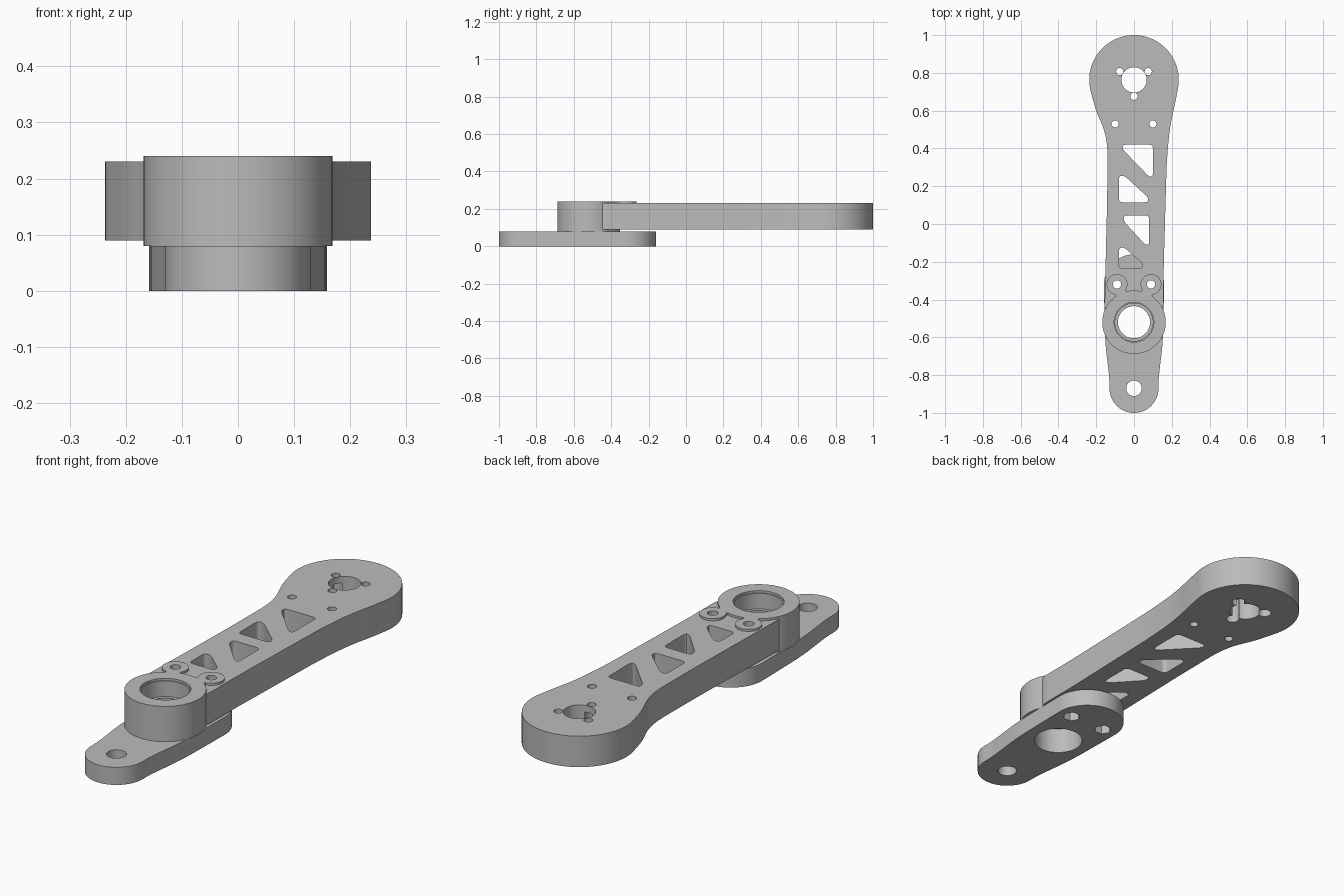
import bpy, bmesh, math
from mathutils import Vector

cube = bpy.data.objects.get("Cube")
if cube:
    bpy.data.objects.remove(cube, do_unlink=True)

grey = bpy.data.materials.new("light_grey")
grey.use_nodes = True
grey.diffuse_color = (0.5, 0.5, 0.5, 1)
grey.node_tree.nodes["Principled BSDF"].inputs["Base Color"].default_value = (0.5, 0.5, 0.5, 1)


def arc(c, r, a, b, n=64):
    """Points on an arc from angle a to b in degrees."""
    angles = [math.radians(a + (b - a) * i / n) for i in range(n + 1)]
    return [(c[0] + r * math.cos(t), c[1] + r * math.sin(t)) for t in angles]


def circle(c, r, n=64):
    return arc(c, r, 0, 360, n)[:-1]


def rounded(pts, r, n=4):
    """Closed outline with each corner replaced by a small curve."""
    pts, out = [Vector(p) for p in pts], []
    for i, p in enumerate(pts):
        ends = []
        for q in (pts[i - 1], pts[(i + 1) % len(pts)]):
            d = q - p
            ends.append(p + d.normalized() * min(r, d.length * 0.49))
        for k in range(n + 1):
            t = k / n
            out.append(ends[0] * (1 - t) ** 2 + p * 2 * t * (1 - t) + ends[1] * t * t)
    return out


def slab(name, outline, z0, z1):
    """Flat outline extruded from z0 to z1."""
    bm = bmesh.new()
    face = bm.faces.new([bm.verts.new((p[0], p[1], z0)) for p in outline])
    top = bmesh.ops.extrude_face_region(bm, geom=[face])["geom"]
    moved = [g for g in top if isinstance(g, bmesh.types.BMVert)]
    bmesh.ops.translate(bm, verts=moved, vec=(0, 0, z1 - z0))
    bmesh.ops.recalc_face_normals(bm, faces=bm.faces)
    mesh = bpy.data.meshes.new(name)
    bm.to_mesh(mesh)
    bm.free()
    mesh.materials.append(grey)
    obj = bpy.data.objects.new(name, mesh)
    bpy.context.collection.objects.link(obj)
    return obj


def combine(obj, operation, outline, z0, z1):
    """Add or cut one slab, then discard the helper."""
    helper = slab("helper", outline, z0, z1)
    helper.hide_render = True
    mod = obj.modifiers.new("shape", "BOOLEAN")
    mod.operation, mod.solver, mod.object = operation, "EXACT", helper
    bpy.context.view_layer.update()
    graph = bpy.context.evaluated_depsgraph_get()
    mesh = bpy.data.meshes.new_from_object(obj.evaluated_get(graph))
    obj.modifiers.clear()
    obj.data = mesh
    bpy.data.objects.remove(helper, do_unlink=True)


def finish(obj):
    bpy.ops.object.select_all(action="DESELECT")
    obj.select_set(True)
    bpy.context.view_layer.objects.active = obj
    bpy.ops.object.shade_smooth_by_angle(angle=math.radians(30))


hub, head, tip = (0, -0.52), (0, 0.763), (0, -0.87)
bolts = [(-0.09, -0.32), (0.09, -0.32)]

# Arm: round head, waisted beam running into the hub
left = [(-0.2, 0.593), (-0.165, 0.52), (-0.146, 0.45), (-0.14, 0.385),
        (-0.142, 0.13), (-0.155, -0.4), (-0.156, -0.46), (-0.08, -0.55)]
right = [(0.08, -0.55), (0.156, -0.46), (0.157, -0.24), (0.166, 0.08),
         (0.173, 0.32), (0.183, 0.45), (0.196, 0.545), (0.217, 0.635)]
arm = slab("arm", rounded(arc(head, 0.237, -10, 196) + left + right, 0.05), 0.09, 0.23)

# Hub barrel and raised bolt bosses with bridges
combine(arm, "UNION", circle(hub, 0.168, 96), 0.08, 0.24)
for b in bolts:
    combine(arm, "UNION", circle(b, 0.055, 48), 0.2, 0.24)
    along = (Vector(b) - Vector(hub)).normalized()
    side = Vector((-along.y, along.x)) * 0.03
    start, end = Vector(hub) + along * 0.13, Vector(b) - along * 0.03
    combine(arm, "UNION", [start + side, start - side, end - side, end + side], 0.2, 0.24)

# Bearing bore with an inner lip
combine(arm, "DIFFERENCE", circle(hub, 0.085), 0, 0.3)
combine(arm, "DIFFERENCE", circle(hub, 0.1), 0.16, 0.3)
combine(arm, "DIFFERENCE", circle(hub, 0.105), 0.23, 0.3)
combine(arm, "DIFFERENCE", circle(hub, 0.105), 0, 0.12)

# Lightening windows
windows = [
    [(-0.06, 0.42), (0.1, 0.42), (0.1, 0.25), (0.08, 0.25), (-0.06, 0.395)],
    [(-0.08, 0.115), (0.075, 0.115), (0.075, 0.14), (-0.05, 0.255), (-0.08, 0.255)],
    [(-0.055, 0.045), (0.08, 0.045), (0.08, -0.11), (0.06, -0.11), (-0.055, 0.015)],
    [(-0.08, -0.235), (0.045, -0.235), (0.045, -0.21), (-0.05, -0.125), (-0.08, -0.125)],
]
for w in windows:
    combine(arm, "DIFFERENCE", rounded(w, 0.02), 0, 0.3)

# Head opening, its three screw holes with recesses below, and the small holes
combine(arm, "DIFFERENCE", circle(head, 0.067), 0, 0.3)
for angle in (30, 150, 270):
    screw = arc(head, 0.087, angle, angle, 1)[0]
    combine(arm, "DIFFERENCE", circle(screw, 0.019, 24), 0, 0.3)
    combine(arm, "DIFFERENCE", circle(screw, 0.029, 24), 0, 0.2)
for c in [(-0.1, 0.53), (0.1, 0.53)]:
    combine(arm, "DIFFERENCE", circle(c, 0.019, 24), 0, 0.3)
for b in bolts:
    combine(arm, "DIFFERENCE", circle(b, 0.022, 32), 0, 0.3)
finish(arm)

# Lower plate: mirrored outline, tapering to a rounded tip
half = arc((0, -0.32), 0.159, 90, 0, 24) + [(0.157, -0.45), (0.155, -0.57), (0.149, -0.66),
        (0.138, -0.75), (0.13, -0.82)] + arc(tip, 0.13, 0, -90, 24)
mirror = [(-x, y) for x, y in reversed(half[1:-1])]
plate = slab("lower_plate", rounded(half + mirror, 0.04), 0, 0.08)
combine(plate, "DIFFERENCE", circle(hub, 0.105), -0.1, 0.2)
combine(plate, "DIFFERENCE", circle(tip, 0.041, 40), -0.1, 0.2)

# Bolt holes with hexagonal nut pockets underneath
for b in bolts:
    combine(plate, "DIFFERENCE", circle(b, 0.022, 32), -0.1, 0.2)
    combine(plate, "DIFFERENCE", circle(b, 0.038, 6), -0.1, 0.05)
finish(plate)
